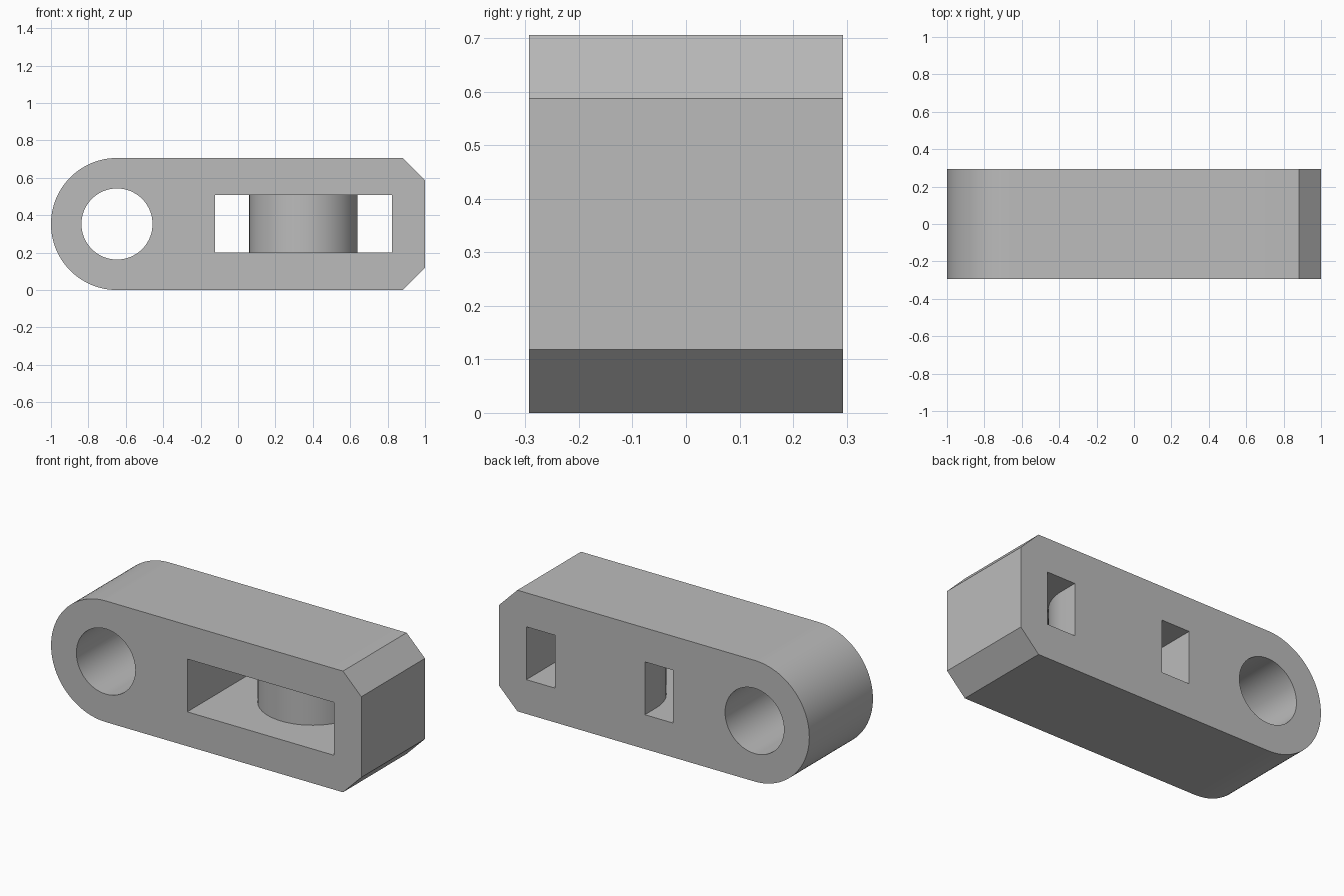
import bpy
import bmesh
from math import sin, cos, pi
from mathutils import Vector

if "Cube" in bpy.data.objects:
    bpy.data.objects.remove(bpy.data.objects["Cube"], do_unlink=True)

HALF_DEPTH = 0.293
HEIGHT = 0.706
MID = HEIGHT / 2
EYE_X = -1 + MID

grey = bpy.data.materials.new("plain grey")
grey.use_nodes = True
colour = (0.5, 0.5, 0.5, 1)
grey.diffuse_color = colour
grey.node_tree.nodes["Principled BSDF"].inputs["Base Color"].default_value = colour


def arc(cx, cy, r, start, end, steps):
    """Points along a circular arc, both ends included."""
    angles = [start + (end - start) * i / steps for i in range(steps + 1)]
    return [(cx + r * cos(a), cy + r * sin(a)) for a in angles]


def prism(name, points, direction):
    """Extrude a closed outline of 3D points along a direction."""
    bm = bmesh.new()
    face = bm.faces.new([bm.verts.new(p) for p in points])
    result = bmesh.ops.extrude_face_region(bm, geom=[face])
    verts = [v for v in result["geom"] if isinstance(v, bmesh.types.BMVert)]
    bmesh.ops.translate(bm, verts=verts, vec=Vector(direction))
    bmesh.ops.recalc_face_normals(bm, faces=bm.faces)
    mesh = bpy.data.meshes.new(name)
    bm.to_mesh(mesh)
    bm.free()
    mesh.materials.append(grey)
    obj = bpy.data.objects.new(name, mesh)
    bpy.context.collection.objects.link(obj)
    return obj


def along_y(name, outline, half):
    return prism(name, [(x, -half, z) for x, z in outline], (0, 2 * half, 0))


# Link body: rounded at one end, chamfered at the other
outline = arc(EYE_X, MID, MID, pi / 2, 3 * pi / 2, 48)
outline += [(0.882, 0), (1, 0.118), (1, HEIGHT - 0.118), (0.882, HEIGHT)]
body = along_y("link_body", outline, HALF_DEPTH)

# Round pin hole
hole = along_y("pin_hole_cutter", arc(EYE_X, MID, 0.19, 0, 2 * pi, 64)[:-1], 0.4)

# Window that leaves a round-nosed post standing at the back
plan = [(-0.122, -0.4), (0.824, -0.4), (0.824, 0.4), (0.64, 0.4)]
plan += arc(0.35, 0.187, 0.29, 0, -pi, 40)
plan += [(0.06, 0.4), (-0.122, 0.4)]
window = prism("window_cutter", [(x, y, 0.2) for x, y in plan], (0, 0, 0.308))

# Cut the openings and discard the cutters
bpy.ops.object.select_all(action="DESELECT")
body.select_set(True)
bpy.context.view_layer.objects.active = body
for cutter in (hole, window):
    cutter.hide_render = True
    cut = body.modifiers.new(cutter.name, "BOOLEAN")
    cut.operation = "DIFFERENCE"
    cut.solver = "EXACT"
    cut.object = cutter
    bpy.ops.object.modifier_apply(modifier=cut.name)
    bpy.data.objects.remove(cutter, do_unlink=True)

bpy.ops.object.shade_smooth_by_angle(angle=pi / 6)
